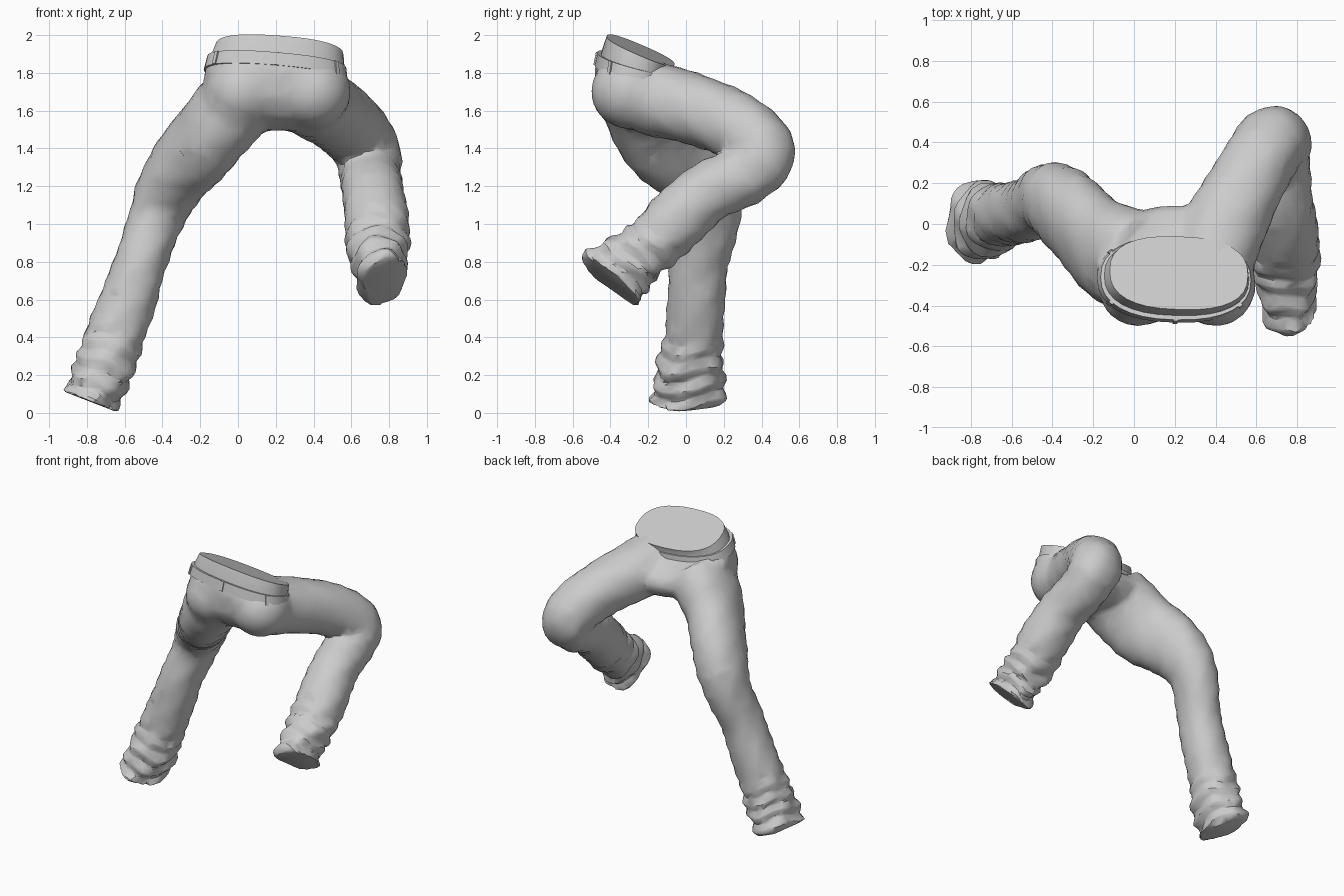
import bpy, bmesh, math
from mathutils import Vector

cube = bpy.data.objects.get("Cube")
if cube:
    bpy.data.objects.remove(cube)

cloth = bpy.data.materials.new("grey cloth")
cloth.use_nodes = True
grey = (0.6, 0.6, 0.6, 1)
cloth.diffuse_color = grey
cloth.node_tree.nodes["Principled BSDF"].inputs["Base Color"].default_value = grey

SIDES = 32


def finish(bm, name):
    bmesh.ops.recalc_face_normals(bm, faces=bm.faces)
    mesh = bpy.data.meshes.new(name)
    bm.to_mesh(mesh)
    bm.free()
    mesh.materials.append(cloth)
    obj = bpy.data.objects.new(name, mesh)
    bpy.context.collection.objects.link(obj)
    return obj


def select(objects):
    bpy.ops.object.select_all(action='DESELECT')
    for o in objects:
        o.select_set(True)
    bpy.context.view_layer.objects.active = objects[0]


def oval(center, normal, a, b, power=1.0, fold=None):
    """Points of a rounded section lying across the normal."""
    n = Vector(normal).normalized()
    side = (Vector((1, 0, 0)) - n * n.x).normalized()
    fwd = n.cross(side)
    pts = []
    for i in range(SIDES):
        t = 2 * math.pi * i / SIDES
        c, s = math.cos(t), math.sin(t)
        u = math.copysign(abs(c) ** power, c)
        v = math.copysign(abs(s) ** power, s)
        k = fold(t) if fold else 0
        pts.append(Vector(center) + side * u * (a + k) + fwd * v * (b + k))
    return pts


def loft(name, rings, closed=False):
    bm = bmesh.new()
    loops = [[bm.verts.new(p) for p in r] for r in rings]
    pairs = list(zip(loops, loops[1:]))
    if closed:
        pairs.append((loops[-1], loops[0]))
    else:
        bm.faces.new(loops[0])
        bm.faces.new(loops[-1])
    for lo, hi in pairs:
        for i in range(SIDES):
            j = (i + 1) % SIDES
            bm.faces.new((lo[i], lo[j], hi[j], hi[i]))
    return finish(bm, name)


def leg(name, stations, hem_normal, phase):
    """Tube through (x, y, z, width, depth) stations, gathered at the cuff."""
    st = [Vector(s) for s in stations]
    st = [st[0] * 2 - st[1]] + st + [st[-1] * 2 - st[-2]]
    path = []
    for p0, p1, p2, p3 in zip(st, st[1:], st[2:], st[3:]):
        for k in range(8):
            t = k / 8
            path.append(0.5 * (2 * p1 + (p2 - p0) * t + (2 * p0 - 5 * p1 + 4 * p2 - p3) * t * t
                               + (3 * p1 - p0 - 3 * p2 + p3) * t ** 3))
    path.append(st[-2])
    xyz = [Vector(p[:3]) for p in path]
    dist = [0]
    for a, b in zip(xyz, xyz[1:]):
        dist.append(dist[-1] + (b - a).length)
    hem = Vector(hem_normal).normalized()
    rings = []
    for i, p in enumerate(path):
        tangent = (xyz[min(i + 1, len(xyz) - 1)] - xyz[max(i - 1, 0)]).normalized()
        left = dist[-1] - dist[i]
        tangent = tangent.lerp(hem, max(0, 1 - left / 0.25))
        gather = max(0, 1 - left / 0.42) ** 0.5 * 0.014 + 0.004

        def fold(t):
            wave = math.sin(left * 62 + 1.6 * math.sin(t + phase) + math.sin(3 * t))
            return gather * (wave + 0.5 * math.sin(5 * t + left * 25))
        rings.append(oval(xyz[i], tangent, p[3], p[4], 0.93, fold))
    return loft(name, rings)


# Legs
right_leg = leg("right_leg", [
    (0.03, -0.20, 1.67, 0.20, 0.25), (-0.07, -0.16, 1.57, 0.20, 0.26),
    (-0.165, -0.10, 1.45, 0.185, 0.25), (-0.29, 0.03, 1.31, 0.175, 0.225),
    (-0.38, 0.11, 1.16, 0.165, 0.19),
    (-0.44, 0.12, 1.01, 0.145, 0.165), (-0.515, 0.07, 0.80, 0.138, 0.155),
    (-0.58, 0.055, 0.60, 0.15, 0.153), (-0.655, 0.04, 0.40, 0.155, 0.155),
    (-0.71, 0.02, 0.23, 0.155, 0.178), (-0.785, 0.015, 0.06, 0.14, 0.195)],
    (-0.36, 0, -0.93), 0)
left_leg = leg("left_leg", [
    (0.38, -0.20, 1.67, 0.20, 0.20), (0.45, 0.0, 1.62, 0.205, 0.19),
    (0.555, 0.20, 1.55, 0.185, 0.183), (0.64, 0.35, 1.46, 0.18, 0.178),
    (0.69, 0.41, 1.36, 0.175, 0.168), (0.70, 0.31, 1.26, 0.162, 0.162),
    (0.715, 0.11, 1.165, 0.162, 0.16), (0.735, -0.05, 1.02, 0.17, 0.165),
    (0.74, -0.19, 0.88, 0.165, 0.15), (0.75, -0.30, 0.80, 0.14, 0.165),
    (0.765, -0.41, 0.70, 0.125, 0.20)],
    (0.33, -0.6, -0.75), 2)

# Hips and seat
hips = loft("hips", [
    oval((0.24, -0.16, 1.495), (0, 0, 1), 0.12, 0.14),
    oval((0.22, -0.18, 1.555), (0, 0.05, 1), 0.28, 0.24),
    oval((0.20, -0.19, 1.64), (0.03, 0.1, 1), 0.36, 0.29),
    oval((0.20, -0.205, 1.73), (0.06, 0.2, 1), 0.385, 0.285, 0.9),
    oval((0.20, -0.27, 1.82), (0.09, 0.25, 1), 0.375, 0.217, 0.85)])
parts = [hips, right_leg, left_leg]
for x in (0.02, 0.40):
    bm = bmesh.new()
    bmesh.ops.create_icosphere(bm, subdivisions=3, radius=1)
    bmesh.ops.scale(bm, verts=bm.verts, vec=(0.20, 0.21, 0.20))
    bmesh.ops.translate(bm, verts=bm.verts, vec=(x, -0.295, 1.70))
    parts.append(finish(bm, "seat_half"))

# Merge into one skin of cloth, softest around the hips
select(parts)
bpy.ops.object.join()
trousers = hips
trousers.name = "trousers"
m = trousers.modifiers.new("skin", 'REMESH')
m.mode = 'VOXEL'
m.voxel_size = 0.014
bpy.ops.object.modifier_apply(modifier=m.name)
upper = trousers.vertex_groups.new(name="upper")
upper.add([v.index for v in trousers.data.vertices if v.co.z > 1.42], 1.0, 'REPLACE')
for name, group, steps in (("blend", "upper", 25), ("soften", "", 3)):
    m = trousers.modifiers.new(name, 'SMOOTH')
    m.factor = 0.5
    m.iterations = steps
    m.vertex_group = group
m = trousers.modifiers.new("facets", 'DECIMATE')
m.ratio = 0.06
for name in ("blend", "soften", "facets"):
    bpy.ops.object.modifier_apply(modifier=name)
trousers.data.materials.clear()
trousers.data.materials.append(cloth)

# Closed waist above the band
waist = loft("waist", [
    oval((0.20, -0.265, 1.78), (0.09, 0.25, 1), 0.365, 0.205, 0.85),
    oval((0.21, -0.26, 1.86), (0.09, 0.33, 1), 0.355, 0.195, 0.82),
    oval((0.22, -0.24, 1.92), (0.09, 0.43, 1), 0.34, 0.195, 0.8)])

# Raised waistband
tilt = (0.09, 0.27, 1)
band = loft("waistband", [
    oval((0.20, -0.272, 1.785), tilt, 0.36, 0.19, 0.85),
    oval((0.20, -0.272, 1.785), tilt, 0.383, 0.219, 0.85),
    oval((0.205, -0.268, 1.855), tilt, 0.37, 0.209, 0.85),
    oval((0.205, -0.268, 1.855), tilt, 0.34, 0.18, 0.85)], closed=True)

# Belt loops
loops = []
low = oval((0.20, -0.272, 1.785), tilt, 0.384, 0.22, 0.85)
high = oval((0.205, -0.268, 1.855), tilt, 0.371, 0.21, 0.85)
for i in (3, 13, 19, 24, 29):
    along = (low[(i + 1) % SIDES] - low[i - 1]).normalized() * 0.011
    out = along.cross(high[i] - low[i]).normalized() * 0.006
    bm = bmesh.new()
    verts = [bm.verts.new(p + along * s + out * o)
             for p in (low[i], high[i]) for s in (-1, 1) for o in (-1, 1)]
    bmesh.ops.convex_hull(bm, input=verts)
    loops.append(finish(bm, "belt_loop"))

select([trousers, waist, band] + loops)
bpy.ops.object.shade_smooth_by_angle(angle=math.radians(32))
